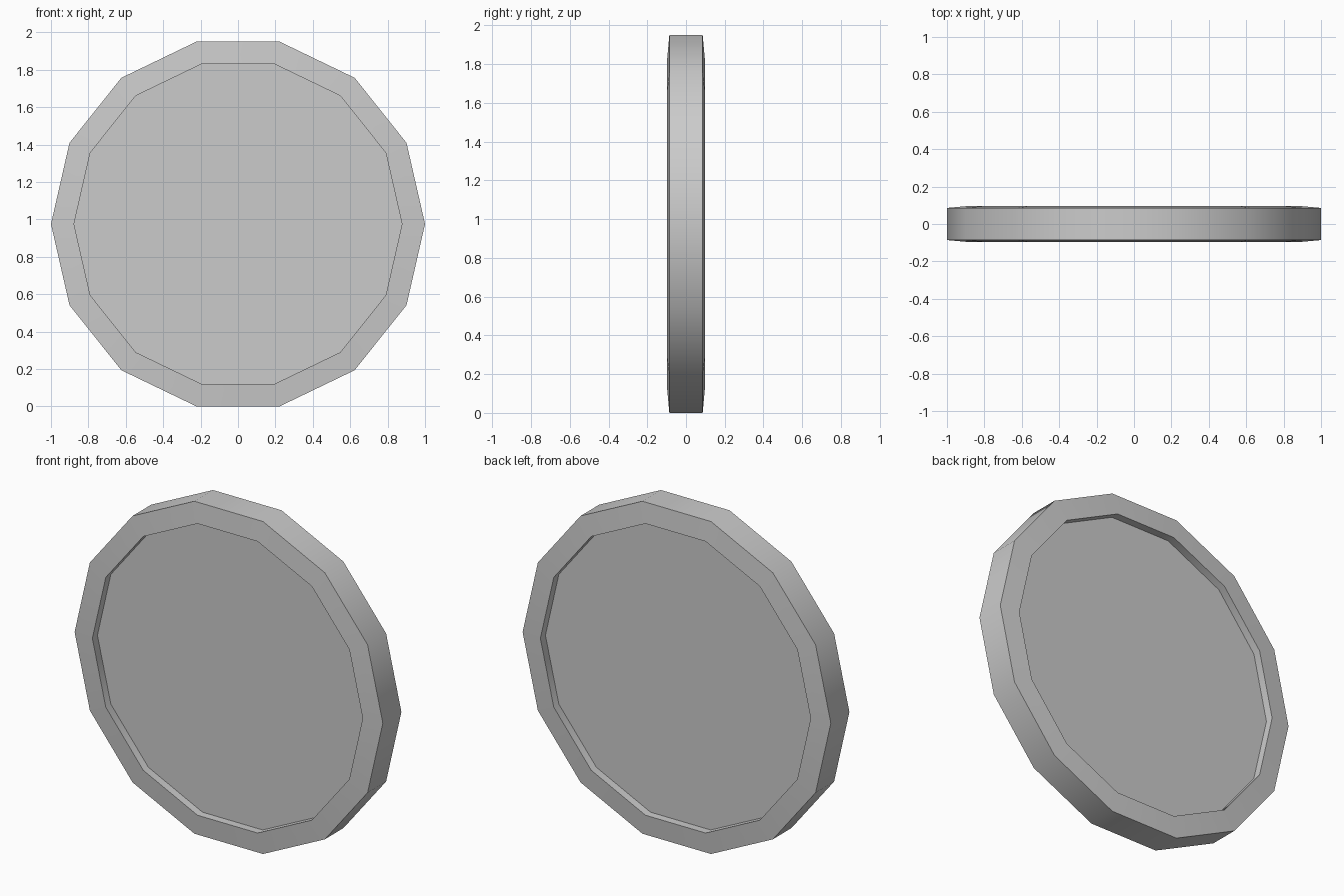
import bpy, bmesh, math

if "Cube" in bpy.data.objects:
    bpy.data.objects.remove(bpy.data.objects["Cube"])

SIDES = 14
CZ = math.cos(math.pi / SIDES)  # flat edge rests on the ground

# half profile (radius, y): recessed floor, raised sloping lip, outer rim
front = [(0.877, -0.05), (0.877, -0.097), (1.0, -0.086)]
profile = front + [(r, -y) for r, y in reversed(front)]

bm = bmesh.new()
rings = []
for r, y in profile:
    rings.append([bm.verts.new((r * math.cos(2 * math.pi * i / SIDES), y,
                                CZ + r * math.sin(2 * math.pi * i / SIDES)))
                  for i in range(SIDES)])

# walls between successive rings
for a, b in zip(rings, rings[1:]):
    for i in range(SIDES):
        j = (i + 1) % SIDES
        bm.faces.new((a[i], a[j], b[j], b[i]))

# recessed front and back discs
bm.faces.new(rings[0])
bm.faces.new(rings[-1])
bmesh.ops.recalc_face_normals(bm, faces=bm.faces[:])

mesh = bpy.data.meshes.new("rimmed_disc")
bm.to_mesh(mesh)
bm.free()
disc = bpy.data.objects.new("rimmed_disc", mesh)
bpy.context.collection.objects.link(disc)

# soft rim, sharp lip edges
bpy.context.view_layer.objects.active = disc
disc.select_set(True)
bpy.ops.object.shade_smooth_by_angle(angle=math.radians(30))
